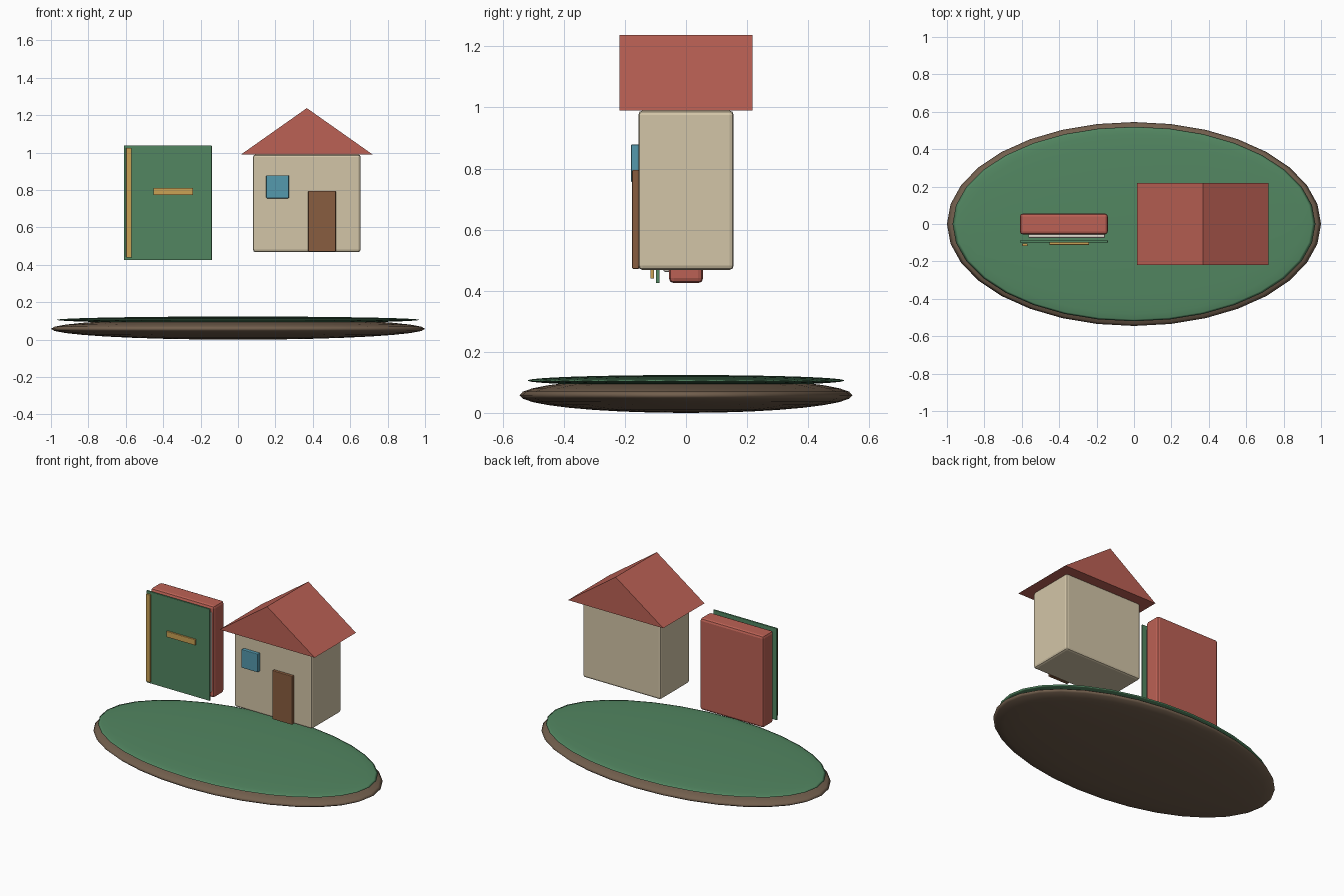
import bpy, bmesh

if "Cube" in bpy.data.objects:
    bpy.data.objects.remove(bpy.data.objects["Cube"])


def material(name, rgb):
    m = bpy.data.materials.new(name)
    m.diffuse_color = (*rgb, 1)
    m.use_nodes = True
    m.node_tree.nodes["Principled BSDF"].inputs["Base Color"].default_value = m.diffuse_color
    return m


BROWN = material("earth", (0.17, 0.115, 0.075))
GREEN = material("green", (0.085, 0.24, 0.12))
RED = material("red", (0.50, 0.12, 0.09))
CREAM = material("cream", (0.65, 0.56, 0.39))
WOOD = material("wood", (0.25, 0.11, 0.05))
BLUE = material("blue", (0.09, 0.32, 0.42))
GOLD = material("gold", (0.60, 0.36, 0.09))
PAPER = material("paper", (0.80, 0.75, 0.66))


def add(name, bm, mat):
    bmesh.ops.recalc_face_normals(bm, faces=bm.faces)
    me = bpy.data.meshes.new(name)
    bm.to_mesh(me)
    bm.free()
    me.materials.append(mat)
    ob = bpy.data.objects.new(name, me)
    bpy.context.collection.objects.link(ob)
    return ob


def box(name, x, y, z, mat, bevel=0.0):
    """Box spanning the given (min, max) ranges, with rounded edges."""
    bm = bmesh.new()
    bmesh.ops.create_cube(bm, size=1)
    for v in bm.verts:
        v.co = [(r[0] + r[1]) / 2 + c * (r[1] - r[0])
                for c, r in zip(v.co, (x, y, z))]
    ob = add(name, bm, mat)
    if bevel:
        mod = ob.modifiers.new("bevel", "BEVEL")
        mod.width = bevel
        mod.segments = 2
    return ob


def disc(name, rx, ry, rz, z, mat):
    """Smooth flattened sphere."""
    bm = bmesh.new()
    bmesh.ops.create_uvsphere(bm, u_segments=32, v_segments=16, radius=1)
    for v in bm.verts:
        v.co = (v.co.x * rx, v.co.y * ry, v.co.z * rz + z)
    for f in bm.faces:
        f.smooth = True
    return add(name, bm, mat)


# Island: earth with a grass layer on top
disc("earth_base", 1.0, 0.545, 0.058, 0.058, BROWN)
disc("grass_top", 0.97, 0.52, 0.018, 0.106, GREEN)

# House
box("house_walls", (0.08, 0.656), (-0.156, 0.156), (0.468, 0.99), CREAM, 0.014)
box("front_door", (0.375, 0.523), (-0.176, -0.154), (0.471, 0.796), WOOD, 0.004)
box("window", (0.151, 0.272), (-0.18, -0.154), (0.756, 0.879), BLUE, 0.004)

# Gable roof: triangular prism along y
bm = bmesh.new()
profile = [(0.016, 0.99), (0.72, 0.99), (0.368, 1.238)]
front, back = [[bm.verts.new((x, y, z)) for x, z in profile]
               for y in (-0.218, 0.218)]
bm.faces.new(front)
bm.faces.new(back)
for i in range(3):
    j = (i + 1) % 3
    bm.faces.new((front[i], front[j], back[j], back[i]))
add("gable_roof", bm, RED)

# Standing book: red block, pages, green cover with gold trim
box("book_block", (-0.61, -0.14), (-0.056, 0.056), (0.425, 1.038), RED, 0.016)
box("book_pages", (-0.565, -0.155), (-0.074, -0.045), (0.462, 1.0), PAPER, 0.006)
box("book_cover", (-0.61, -0.14), (-0.099, -0.087), (0.425, 1.038), GREEN, 0.002)
box("spine_trim", (-0.598, -0.57), (-0.117, -0.104), (0.44, 1.025), GOLD, 0.002)
box("title_bar", (-0.453, -0.24), (-0.111, -0.098), (0.774, 0.812), GOLD, 0.002)
